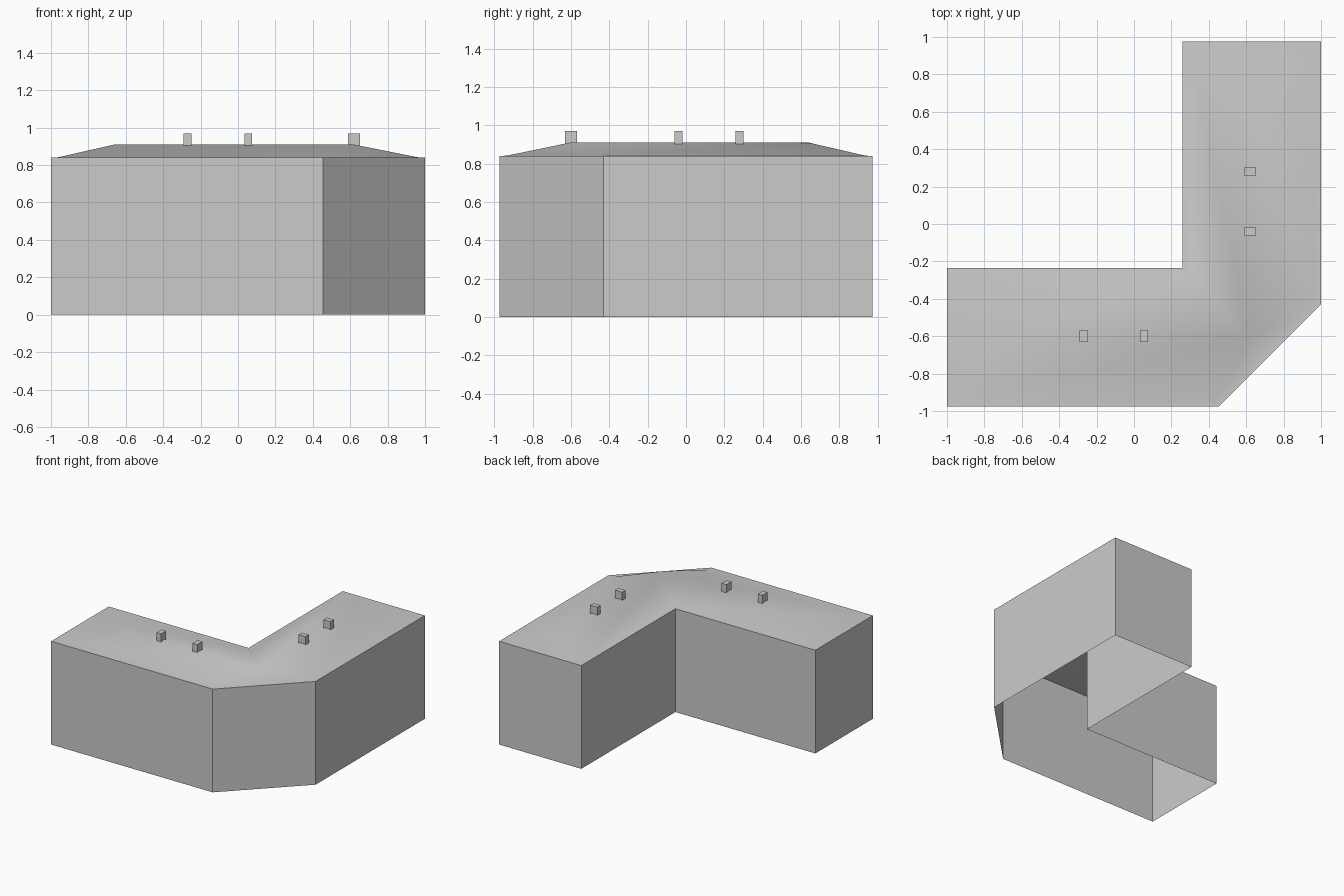
import bpy

cube = bpy.data.objects.get("Cube")
if cube:
    bpy.data.objects.remove(cube, do_unlink=True)

grey = bpy.data.materials.new("plain grey")
grey.use_nodes = True
colour = (0.6, 0.6, 0.6, 1)
grey.diffuse_color = colour
grey.node_tree.nodes["Principled BSDF"].inputs["Base Color"].default_value = colour

WALL_TOP = 0.84
RIDGE = 0.91


def make(name, verts, faces, smooth=False):
    mesh = bpy.data.meshes.new(name)
    mesh.from_pydata(verts, [], faces)
    mesh.materials.append(grey)
    for p in mesh.polygons:
        p.use_smooth = smooth
    obj = bpy.data.objects.new(name, mesh)
    bpy.context.collection.objects.link(obj)
    return obj


def at(points, z):
    return [(x, y, z) for x, y in points]


# L-shaped plan with a cut outer corner, counter-clockwise, and the eaves inside it
plan = [(-1, -0.975), (0.455, -0.975), (1, -0.43), (1, 0.975),
        (0.26, 0.975), (0.26, -0.235), (-1, -0.235)]
eaves = [(-0.96, -0.935), (0.44, -0.935), (0.96, -0.415), (0.96, 0.935),
         (0.30, 0.935), (0.30, -0.275), (-0.96, -0.275)]
n = len(plan)


def band(a, b):
    return [(a + i, a + (i + 1) % n, b + (i + 1) % n, b + i) for i in range(n)]


# Walls, open underneath
make("walls", at(plan, 0) + at(plan, WALL_TOP), band(0, n))

# Hipped roof: flat rim, then slopes up to a bent ridge
ridge = [(-0.66, -0.605), (0.62, -0.605), (0.62, 0.64)]
west, bend, north = 2 * n, 2 * n + 1, 2 * n + 2
e = n
slopes = [(e, e + 1, bend, west), (e + 1, e + 2, bend),
          (e + 2, e + 3, north, bend), (e + 3, e + 4, north),
          (e + 4, e + 5, bend, north), (e + 5, e + 6, west, bend),
          (e + 6, e, west)]
make("roof", at(plan, WALL_TOP) + at(eaves, WALL_TOP + 0.002) + at(ridge, RIDGE),
     band(0, n) + slopes, smooth=True)


# Chimneys astride the ridge
def chimney(name, x, y, sx, sy):
    base = [(x - sx, y - sy), (x + sx, y - sy), (x + sx, y + sy), (x - sx, y + sy)]
    sides = [(i, (i + 1) % 4, 4 + (i + 1) % 4, 4 + i) for i in range(4)]
    make(name, at(base, 0.9), []).data.clear_geometry()
    obj = bpy.data.objects[name]
    obj.data.from_pydata(at(base, 0.9) + at(base, 0.97), [],
                         sides + [(3, 2, 1, 0), (4, 5, 6, 7)])


for i, x in enumerate((-0.27, 0.055)):
    chimney(f"front_chimney_{i + 1}", x, -0.6, 0.021, 0.032)
for i, y in enumerate((-0.04, 0.28)):
    chimney(f"side_chimney_{i + 1}", 0.62, y, 0.032, 0.021)
